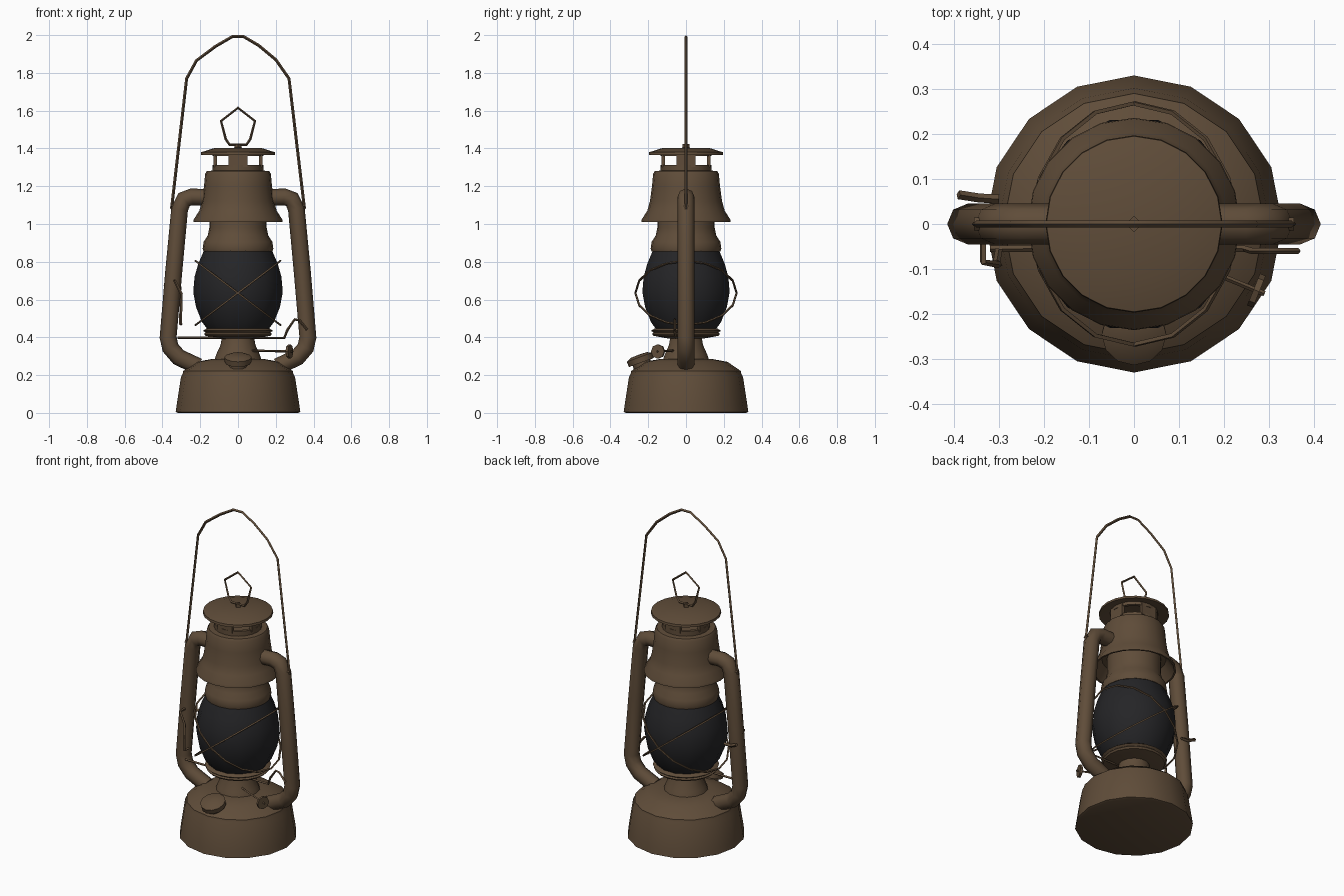
import bpy, bmesh
from math import pi, sin, cos, radians
from mathutils import Matrix

if "Cube" in bpy.data.objects:
    bpy.data.objects.remove(bpy.data.objects["Cube"])


def material(name, rgb):
    m = bpy.data.materials.new(name)
    m.use_nodes = True
    col = (*rgb, 1)
    m.diffuse_color = col
    bsdf = m.node_tree.nodes["Principled BSDF"]
    bsdf.inputs["Base Color"].default_value = col
    bsdf.inputs["Roughness"].default_value = 0.8
    return m


BROWN = material("aged brown metal", (0.115, 0.073, 0.041))
GLASS = material("smoked glass", (0.018, 0.018, 0.02))


def smooth(ob, angle=38):
    bpy.ops.object.select_all(action='DESELECT')
    ob.select_set(True)
    bpy.context.view_layer.objects.active = ob
    bpy.ops.object.shade_smooth_by_angle(angle=radians(angle))


def mesh_object(name, bm, mat):
    bmesh.ops.recalc_face_normals(bm, faces=bm.faces)
    me = bpy.data.meshes.new(name)
    bm.to_mesh(me)
    bm.free()
    me.materials.append(mat)
    ob = bpy.data.objects.new(name, me)
    bpy.context.collection.objects.link(ob)
    smooth(ob)
    return ob


def lathe(name, profile, sides=20, mat=BROWN, matrix=None):
    """Revolve (radius, height) points around z."""
    bm = bmesh.new()
    vs = [bm.verts.new((r, 0, z)) for r, z in profile]
    es = [bm.edges.new(pair) for pair in zip(vs, vs[1:])]
    bmesh.ops.spin(bm, geom=vs + es, cent=(0, 0, 0), axis=(0, 0, 1),
                   angle=2 * pi, steps=sides, use_duplicate=False)
    bmesh.ops.remove_doubles(bm, verts=bm.verts, dist=1e-4)
    if matrix:
        bm.transform(matrix)
    return mesh_object(name, bm, mat)


def wire(name, points, radius=0.006, closed=False, res=0):
    """Round bar following a path."""
    cu = bpy.data.curves.new(name, 'CURVE')
    cu.dimensions = '3D'
    cu.bevel_depth = radius
    cu.bevel_resolution = res
    cu.use_fill_caps = True
    sp = cu.splines.new('POLY')
    sp.points.add(len(points) - 1)
    for p, co in zip(sp.points, points):
        p.co = (*co, 1)
    sp.use_cyclic_u = closed
    cu.materials.append(BROWN)
    ob = bpy.data.objects.new(name, cu)
    bpy.context.collection.objects.link(ob)
    bpy.ops.object.select_all(action='DESELECT')
    ob.select_set(True)
    bpy.context.view_layer.objects.active = ob
    bpy.ops.object.convert(target='MESH')
    smooth(bpy.context.object, 50)
    return bpy.context.object


# Fuel tank with stepped shoulder
lathe("fuel_tank", [(0, 0.005), (0.318, 0), (0.33, 0.005), (0.325, 0.04), (0.302, 0.19),
                    (0.292, 0.21), (0.29, 0.222), (0.22, 0.27), (0.14, 0.285),
                    (0, 0.285)], 16)

# Burner and globe plate
lathe("burner", [(0.125, 0.28), (0.115, 0.31), (0.092, 0.36), (0.085, 0.405),
                 (0, 0.405)], 14)
lathe("globe_plate", [(0, 0.395), (0.1, 0.395), (0.172, 0.408), (0.18, 0.418),
                      (0.172, 0.425), (0.185, 0.435), (0.165, 0.448), (0, 0.448)])

# Glass globe
lathe("glass_globe", [(0.16, 0.44), (0.19, 0.48), (0.222, 0.56), (0.237, 0.64),
                      (0.23, 0.72), (0.21, 0.79), (0.18, 0.86)], 14, GLASS)

# Chimney collar, hood and cap
lathe("chimney_collar", [(0, 0.855), (0.183, 0.855), (0.187, 0.87), (0.182, 0.905),
                         (0.16, 0.94), (0.152, 0.98), (0.152, 1.1)])
lathe("hood", [(0.15, 1.08), (0.18, 1.08), (0.226, 1.01), (0.236, 1.01), (0.234, 1.025),
               (0.205, 1.07), (0.191, 1.12), (0.18, 1.2), (0.174, 1.265),
               (0.165, 1.28), (0.13, 1.283), (0, 1.283)])
lathe("vent_base", [(0.134, 1.28), (0.134, 1.312), (0.115, 1.312), (0.115, 1.28)])
lathe("vent_rim", [(0.115, 1.36), (0.134, 1.36), (0.134, 1.38), (0.115, 1.38)])
lathe("cap", [(0, 1.382), (0.13, 1.38), (0.188, 1.366), (0.197, 1.366),
              (0.195, 1.38), (0.125, 1.402), (0, 1.404)])

# Four plates holding up the cap
for i in range(4):
    bm = bmesh.new()
    bmesh.ops.create_cube(bm, size=1, matrix=Matrix.Rotation(i * pi / 2, 4, 'Z')
                          @ Matrix.Translation((0.121, 0, 1.338))
                          @ Matrix.Diagonal((0.018, 0.1, 0.075, 1)))
    mesh_object("vent_plate_%d" % (i + 1), bm, BROWN)

# Side air tubes and bail ears
for side, s in (("left", 1), ("right", -1)):
    tube = [(0.15, 1.14), (0.245, 1.143), (0.285, 1.13), (0.309, 1.08), (0.34, 0.75),
            (0.37, 0.40), (0.358, 0.345), (0.315, 0.295), (0.21, 0.245)]
    wire(side + "_air_tube", [(s * x, 0, z) for x, z in tube], 0.045, res=2)
    wire(side + "_bail_ear", [(s * 0.3, 0, 1.1), (s * 0.355, 0, 1.095)], 0.014)

# Carrying bail
wire("carrying_bail", [(-0.352, 0, 1.08), (-0.272, 0, 1.77), (-0.22, 0, 1.865),
                       (-0.12, 0, 1.94), (-0.03, 0, 1.992), (0.03, 0, 1.992),
                       (0.11, 0, 1.945), (0.2, 0, 1.87), (0.27, 0, 1.77),
                       (0.352, 0, 1.08)], 0.008)

# Lifting ring on the cap
ring = [(0.045, 1.42), (0.065, 1.45), (0.09, 1.545)]
wire("lifting_ring", [(x, 0, z) for x, z in ring] + [(0, 0, 1.615)]
     + [(-x, 0, z) for x, z in reversed(ring)], 0.007, True)
wire("ring_bracket", [(0, 0, 1.39), (0, 0, 1.424)], 0.018)

# Crossed guard hoops around the globe
for name, tilt in (("guard_hoop_a", 1), ("guard_hoop_b", -1)):
    angles = [2 * pi * i / 16 for i in range(16)]
    wire(name, [(0.225 * cos(a), 0.268 * sin(a), 0.635 + tilt * 0.17 * cos(a))
                for a in angles], 0.006, True)

# Filler cap, tilted toward the front
lathe("filler_cap", [(0.05, -0.07), (0.05, -0.012), (0.07, -0.012), (0.072, 0.018),
                     (0.045, 0.03), (0, 0.032)], 12,
      matrix=Matrix.Translation((0, -0.24, 0.278)) @ Matrix.Rotation(radians(20), 4, 'X'))

# Wick knob
wire("wick_shaft", [(0.06, -0.06, 0.33), (0.29, -0.155, 0.325)], 0.006)
lathe("wick_knob", [(0, -0.007), (0.038, -0.007), (0.038, 0.007), (0, 0.007)], 8,
      matrix=Matrix.Translation((0.272, -0.148, 0.325))
      @ Matrix.Rotation(radians(-22), 4, 'Z') @ Matrix.Rotation(pi / 2, 4, 'Y'))

# Globe lifting lever
wire("globe_lever", [(-0.32, -0.055, 0.397), (0.245, -0.055, 0.397), (0.262, -0.06, 0.44),
                     (0.3, -0.06, 0.495), (0.325, -0.06, 0.49), (0.365, -0.06, 0.44)], 0.007)
wire("lever_handle", [(-0.3, -0.055, 0.47), (-0.305, -0.085, 0.47), (-0.3, -0.09, 0.63),
                      (-0.335, -0.085, 0.7), (-0.335, -0.04, 0.7)], 0.008)
wire("lever_hook", [(-0.3, 0.055, 0.66), (-0.345, 0.058, 0.66), (-0.39, 0.065, 0.68)], 0.01)
